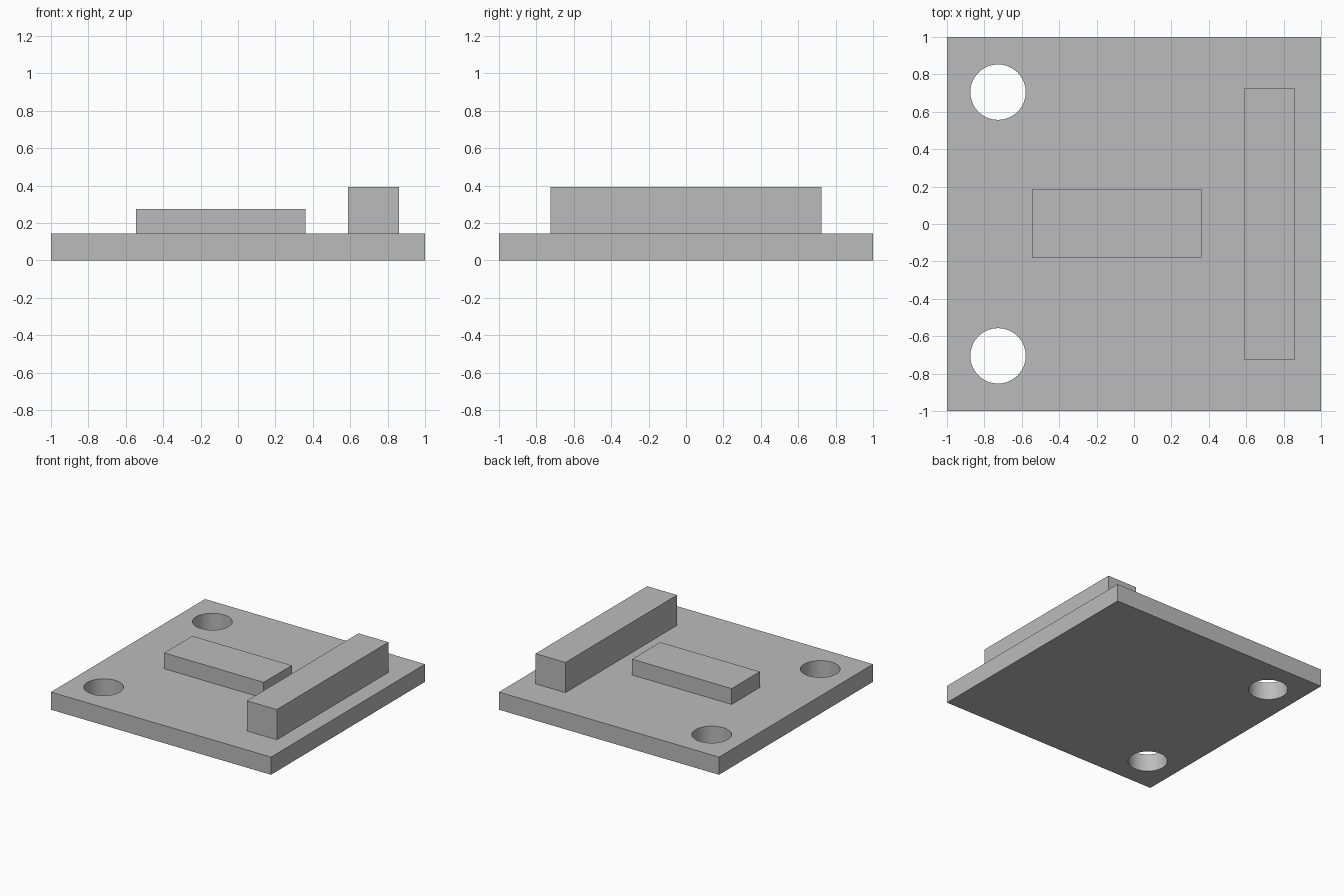
import bpy
import math

cube = bpy.data.objects.get("Cube")
if cube:
    bpy.data.objects.remove(cube, do_unlink=True)

# One neutral grey for every part
grey = bpy.data.materials.new("plain_grey")
grey.use_nodes = True
colour = (0.5, 0.5, 0.5, 1.0)
grey.diffuse_color = colour
grey.node_tree.nodes["Principled BSDF"].inputs["Base Color"].default_value = colour


def box(name, x, y, z):
    """Box spanning the given (low, high) pairs."""
    spans = (x, y, z)
    bpy.ops.mesh.primitive_cube_add(size=1, location=[(a + b) / 2 for a, b in spans])
    obj = bpy.context.object
    obj.name = name
    obj.scale = [b - a for a, b in spans]
    bpy.ops.object.transform_apply(location=False, rotation=False, scale=True)
    obj.data.materials.append(grey)
    return obj


PLATE_TOP = 0.145

# Raised parts standing on the plate
box("centre_block", (-0.545, 0.36), (-0.18, 0.185), (PLATE_TOP, 0.275))
box("side_rail", (0.588, 0.86), (-0.725, 0.725), (PLATE_TOP, 0.393))

# Base plate with two round through holes
plate = box("base_plate", (-1, 1), (-1, 1), (0, PLATE_TOP))
for side in (-1, 1):
    bpy.ops.mesh.primitive_cylinder_add(
        vertices=64, radius=0.148, depth=1, location=(-0.727, side * 0.705, 0))
    cutter = bpy.context.object
    cutter.name = "hole_cutter"
    cutter.hide_render = True
    cutter.data.materials.append(grey)
    bpy.context.view_layer.objects.active = plate
    cut = plate.modifiers.new("hole", 'BOOLEAN')
    cut.operation = 'DIFFERENCE'
    cut.solver = 'EXACT'
    cut.object = cutter
    bpy.ops.object.modifier_apply(modifier=cut.name)
    bpy.data.objects.remove(cutter, do_unlink=True)

# Smooth hole walls, sharp plate edges
bpy.ops.object.select_all(action='DESELECT')
plate.select_set(True)
bpy.context.view_layer.objects.active = plate
bpy.ops.object.shade_smooth_by_angle(angle=math.radians(30))
